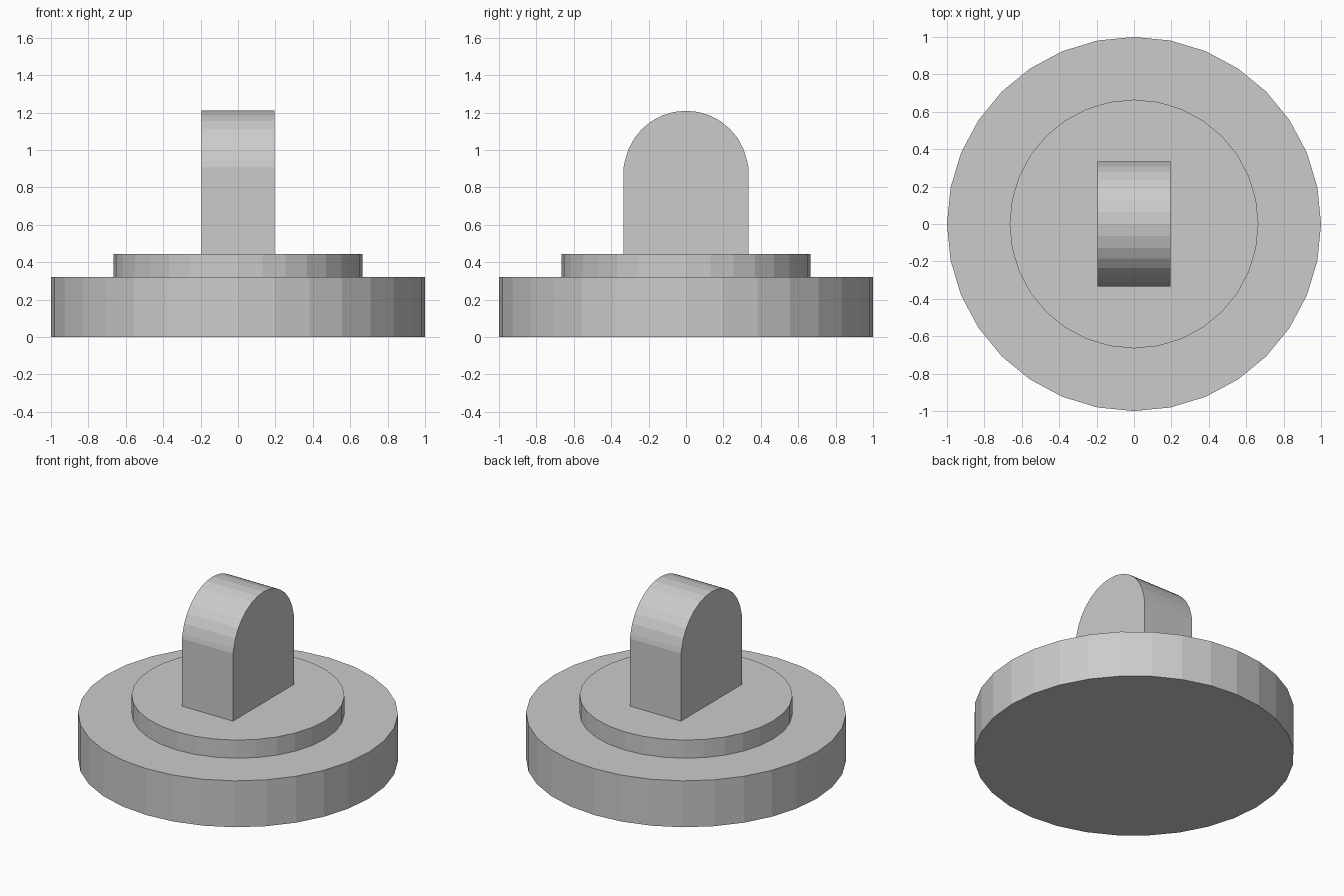
import bpy
import bmesh
import math

default = bpy.data.objects.get("Cube")
if default:
    bpy.data.objects.remove(default, do_unlink=True)

GREY = (0.6, 0.6, 0.6, 1.0)
SIDES = 32

grey = bpy.data.materials.new("plain grey")
grey.use_nodes = True
grey.diffuse_color = GREY
grey.node_tree.nodes["Principled BSDF"].inputs["Base Color"].default_value = GREY


def extrude(name, outline, direction):
    """Extrude a closed outline along a direction into a flat-shaded solid."""
    bm = bmesh.new()
    face = bm.faces.new([bm.verts.new(p) for p in outline])
    grown = bmesh.ops.extrude_face_region(bm, geom=[face], use_keep_orig=True)
    moved = [v for v in grown["geom"] if isinstance(v, bmesh.types.BMVert)]
    bmesh.ops.translate(bm, verts=moved, vec=direction)
    bmesh.ops.recalc_face_normals(bm, faces=bm.faces)
    mesh = bpy.data.meshes.new(name)
    bm.to_mesh(mesh)
    bm.free()
    mesh.materials.append(grey)
    obj = bpy.data.objects.new(name, mesh)
    bpy.context.collection.objects.link(obj)
    return obj


def disc(name, radius, bottom, top):
    angles = [math.tau * i / SIDES for i in range(SIDES)]
    ring = [(radius * math.cos(a), radius * math.sin(a), bottom) for a in angles]
    return extrude(name, ring, (0, 0, top - bottom))


# Stepped round base
disc("base_disc", 1.0, 0.0, 0.32)
disc("raised_disc", 0.665, 0.32, 0.445)

# Upright lug with a rounded top
half_width, radius, foot, shoulder, centre = 0.195, 0.333, 0.445, 0.91, 0.877
profile = [(-radius, shoulder), (-radius, foot), (radius, foot), (radius, shoulder)]
for i in range(1, SIDES // 2):
    a = math.tau * i / SIDES
    profile.append((radius * math.cos(a), centre + radius * math.sin(a)))
extrude("rounded_lug", [(-half_width, y, z) for y, z in profile], (2 * half_width, 0, 0))
